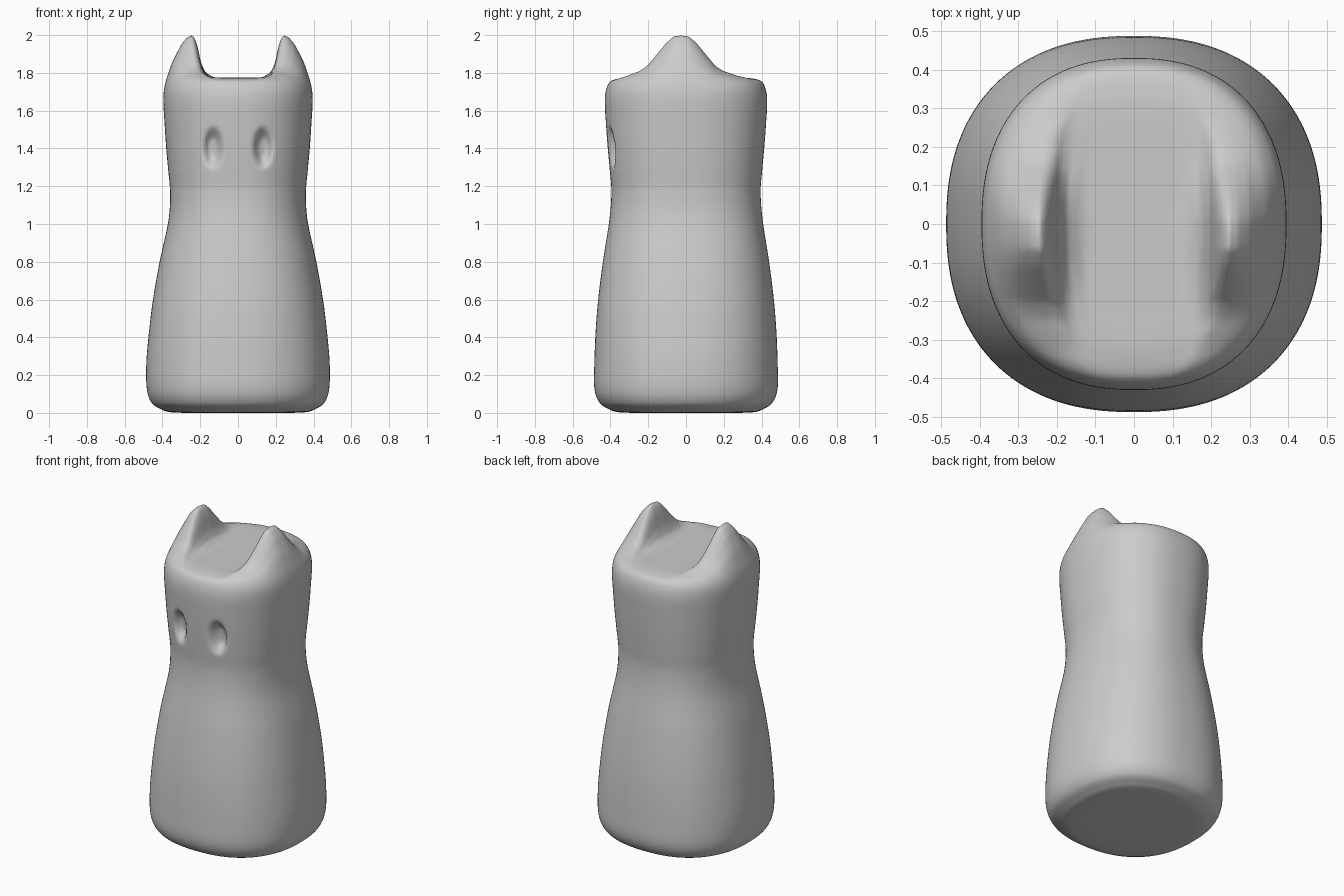
import bpy, bmesh, math

if "Cube" in bpy.data.objects:
    bpy.data.objects.remove(bpy.data.objects["Cube"])

SEG, STEPS, N = 160, 9, 2.32   # ring segments, loft subdivisions, ring squareness

# Body profile: half width x, half depth y, height z
PROFILE = [
    (0, 0, 0), (.2, .2, 0), (.35, .35, .003), (.41, .41, .02), (.458, .458, .055),
    (.483, .485, .13), (.485, .485, .27), (.47, .478, .44), (.45, .465, .6),
    (.415, .44, .8), (.368, .406, 1.02), (.36, .395, 1.17), (.37, .404, 1.29),
    (.38, .414, 1.4), (.388, .423, 1.52), (.395, .43, 1.65), (.388, .42, 1.72),
    (.36, .395, 1.758), (.31, .34, 1.772), (.26, .285, 1.775), (.21, .23, 1.775),
    (.15, .165, 1.775), (0, 0, 1.775)]

# Ear height across x, and its falloff along y
EAR_X = [(0, 0), (.13, 0), (.175, .03), (.197, .08), (.215, .17), (.23, .21), (.245, .225),
         (.27, .212), (.30, .178), (.345, .10), (.37, .045), (.395, 0)]
EAR_Y = [(0, 1), (.04, .98), (.08, .82), (.13, .55), (.18, .28), (.22, .16), (.3, .05), (.38, 0)]


def catmull(a, b, c, d, t):
    return .5 * (2*b + (c - a)*t + (2*a - 5*b + 4*c - d)*t*t + (3*b - a - 3*c + d)*t**3)


def lookup(table, v):
    for (x0, y0), (x1, y1) in zip(table, table[1:]):
        if v <= x1:
            return y0 + (y1 - y0) * (v - x0) / (x1 - x0)
    return table[-1][1]


def smoothstep(a, b, v):
    t = min(max((v - a) / (b - a), 0), 1)
    return t * t * (3 - 2 * t)


def sculpt(x, y, z):
    # Ears pulled up from the head rim
    if z > 1.6:
        rim = max(1 - min(abs(y) / .43, 1) ** N, .05) ** (1 / N)
        lift = lookup(EAR_X, abs(x) / rim) * lookup(EAR_Y, abs(y + .025))
        z += lift * smoothstep(1.62, 1.74, z)
    # Eye hollows pressed into the front
    elif y < 0 and 1.2 < z < 1.6:
        r = math.hypot((abs(x) - .132) / .052, (z - 1.405) / .112)
        y += .05 * (1 - smoothstep(.35, 1.1, r))
    return x, y, max(z, 0)


def loft_rows():
    last = len(PROFILE) - 1
    for i in range(last):
        pts = [PROFILE[min(max(i + k, 0), last)] for k in (-1, 0, 1, 2)]
        for s in range(STEPS):
            yield [catmull(*c, s / STEPS) for c in zip(*pts)]
    yield PROFILE[-1]


# Body, lofted from rounded-square rings
bm = bmesh.new()
rings = []
for rx, ry, z in loft_rows():
    ring = []
    for k in range(SEG):
        a = 2 * math.pi * k / SEG
        c, s = math.cos(a), math.sin(a)
        f = (abs(c) ** N + abs(s) ** N) ** (-1 / N)
        ring.append(bm.verts.new(sculpt(rx * c * f, ry * s * f, z)))
    rings.append(ring)
for r0, r1 in zip(rings, rings[1:]):
    for k in range(SEG):
        j = (k + 1) % SEG
        bm.faces.new((r0[k], r0[j], r1[j], r1[k]))
bmesh.ops.remove_doubles(bm, verts=bm.verts[:], dist=1e-5)
for _ in range(2):
    top = [v for v in bm.verts if v.co.z > 1.76]
    bmesh.ops.smooth_vert(bm, verts=top, factor=.4, use_axis_x=True, use_axis_y=True, use_axis_z=True)
bmesh.ops.recalc_face_normals(bm, faces=bm.faces[:])
for face in bm.faces:
    face.smooth = True
mesh = bpy.data.meshes.new("eared_body")
bm.to_mesh(mesh)
bm.free()
bpy.context.collection.objects.link(bpy.data.objects.new("eared_body", mesh))
